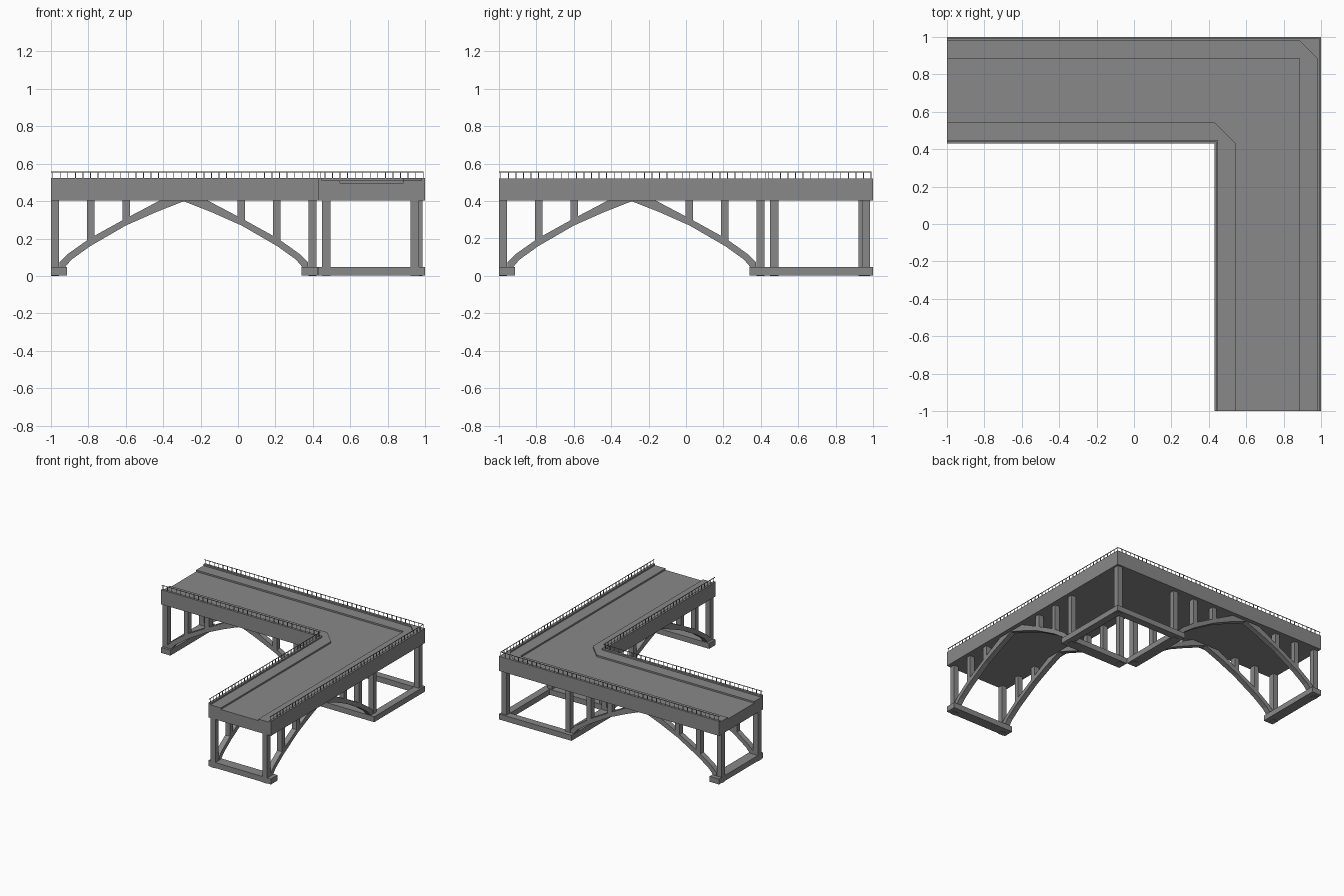
import bpy, bmesh

if "Cube" in bpy.data.objects:
    bpy.data.objects.remove(bpy.data.objects["Cube"])


def make(name, solids):
    """One object from solids; each solid is (bottom loop, top loop)."""
    bm = bmesh.new()
    for lo, hi in solids:
        a = [bm.verts.new(p) for p in lo]
        b = [bm.verts.new(p) for p in hi]
        bm.faces.new(a)
        bm.faces.new(b)
        n = len(a)
        for i in range(n):
            j = (i + 1) % n
            bm.faces.new((a[i], a[j], b[j], b[i]))
    bmesh.ops.recalc_face_normals(bm, faces=bm.faces)
    me = bpy.data.meshes.new(name)
    bm.to_mesh(me)
    bm.free()
    me.materials.append(concrete)
    ob = bpy.data.objects.new(name, me)
    bpy.context.collection.objects.link(ob)
    return ob


def prism(pts, z0, z1):
    return [(x, y, z0) for x, y in pts], [(x, y, z1) for x, y in pts]


def box(x0, x1, y0, y1, z0, z1):
    return prism([(x0, y0), (x1, y0), (x1, y1), (x0, y1)], z0, z1)


def swap(solid):
    """Reflect across the diagonal x = y to get the other leg."""
    return tuple([(y, x, z) for x, y, z in loop] for loop in solid)


def both(name, solids):
    return make(name, solids + [swap(s) for s in solids])


concrete = bpy.data.materials.new("dark_concrete")
concrete.diffuse_color = (0.25, 0.25, 0.25, 1)
concrete.use_nodes = True
concrete.node_tree.nodes["Principled BSDF"].inputs["Base Color"].default_value = concrete.diffuse_color

BOT, ROAD, WALK, TOP = 0.402, 0.497, 0.51, 0.522
I0, I1, I2 = 0.43, 0.45, 0.545      # inner edge, kerb, walkway lines
O0, O1, O2 = 1.0, 0.98, 0.885       # outer edge, kerb, walkway lines

# L-shaped deck with raised walkways and kerbs
make("deck", [prism([(-1, I0), (I0, I0), (I0, -1), (O0, -1), (O0, O0), (-1, O0)], BOT, ROAD)])
make("outer_walkway", [prism([(-1, O2), (O2, O2), (O2, -1), (O1, -1), (O1, O2),
                              (O2, O1), (-1, O1)], ROAD, WALK)])
make("outer_kerb", [prism([(-1, O1), (O2, O1), (O1, O2), (O1, -1), (O0, -1),
                           (O0, O0), (-1, O0)], ROAD, TOP)])
make("inner_walkway", [prism([(-1, I2), (I0, I2), (I2, I0), (I2, -1), (I1, -1),
                              (I1, I1), (-1, I1)], ROAD, WALK)])
make("inner_kerb", [prism([(-1, I1), (I1, I1), (I1, -1), (I0, -1), (I0, I0), (-1, I0)], ROAD, TOP)])

# Railings: thin posts at one common spacing and a top rail
T = 0.002
for name, y, n in (("outer_railing", 0.99, 50), ("inner_railing", 0.44, 36)):
    parts = [box(-1, y + T, y - T, y + T, 0.553, 0.557)]
    for i in range(n):
        x = -0.99 + 0.0404 * i
        parts.append(box(x - T, x + T, y - T, y + T, TOP, 0.554))
    both(name, parts)

# Arch outline in x, z (left half), mirrored about the crown
CX = -0.29
upper = [(-0.955, 0.046), (-0.955, 0.072), (-0.91, 0.117), (-0.79, 0.202), (-0.6, 0.307), (-0.42, BOT)]
lower = [(-0.925, 0.046), (-0.89, 0.087), (-0.79, 0.159), (-0.6, 0.269), (-0.44, 0.34), (CX, 0.399)]
RIBS = ((0.45, 0.494), (0.922, 0.966))
arches, columns = [], []
for y0, y1 in RIBS:
    for side in (1, -1):
        outline = [(CX + side * (x - CX), z) for x, z in upper + [(CX, BOT)] + lower[::-1]]
        arches.append(([(x, y0, z) for x, z in outline], [(x, y1, z) for x, z in outline]))
        # Spandrel columns stand on the arch, end columns on the ground
        for x, z in ((-0.788, 0.187), (-0.598, 0.292)):
            c = CX + side * (x - CX)
            columns.append(box(c - 0.02, c + 0.02, y0, y1, z, BOT))
        c = CX + side * (-0.978 - CX)
        columns.append(box(c - 0.022, c + 0.022, y0, y1, 0, BOT))
both("arch_ribs", arches)
both("columns", columns)
make("corner_column", [box(0.94, 0.985, 0.94, 0.985, 0, BOT)])

# Footings under the ends, and tie beams closing the corner frame
both("footings", [box(-1, -0.915, I0, 1, 0.003, 0.048), box(0.34, 0.428, I0, 1, 0.003, 0.048)])
both("tie_beams", [box(0.428, 1, 0.94, 1, 0.003, 0.048)])
